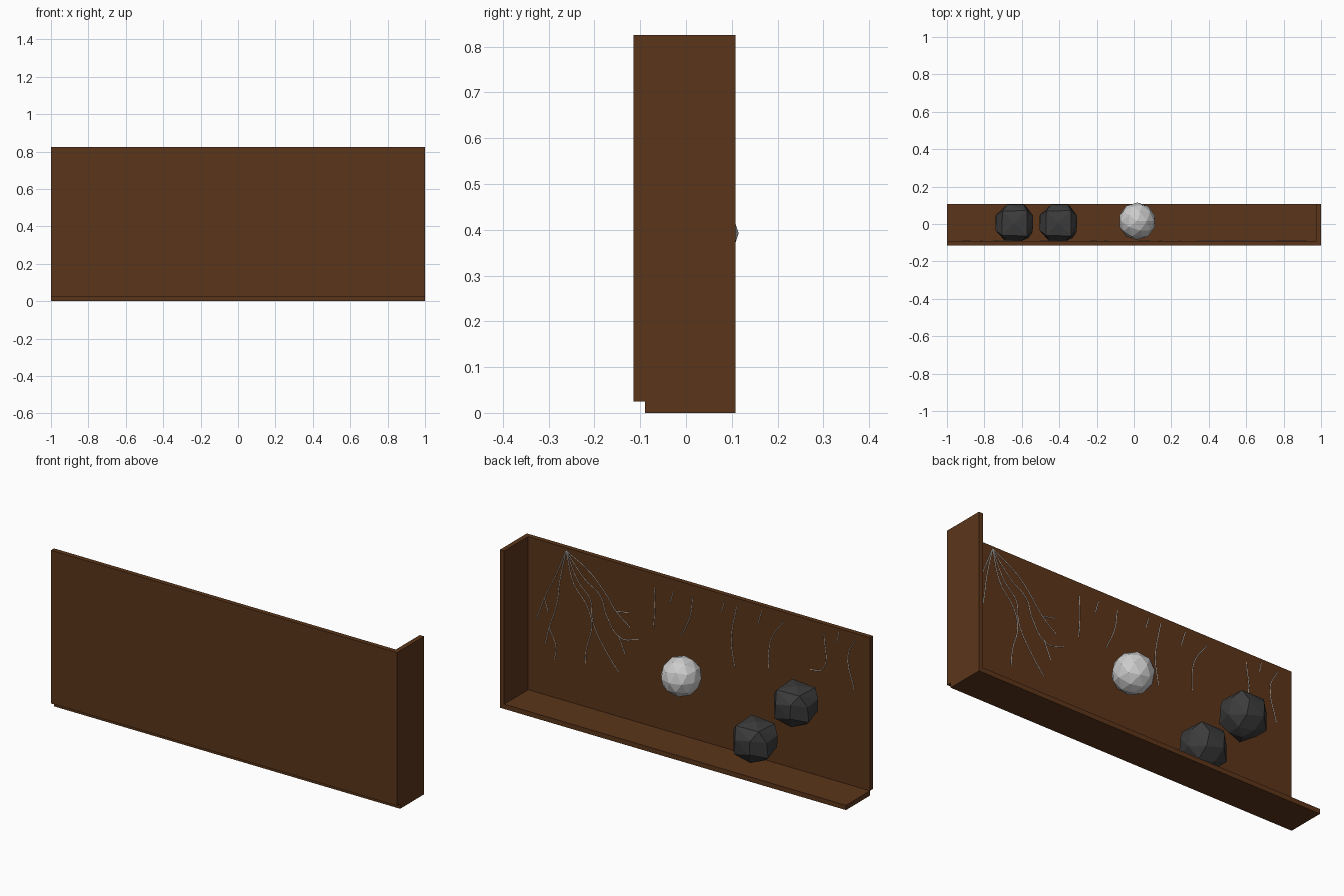
import bpy, bmesh, math
from mathutils import Vector

if "Cube" in bpy.data.objects:
    bpy.data.objects.remove(bpy.data.objects["Cube"])


def material(name, rgb):
    m = bpy.data.materials.new(name)
    m.diffuse_color = (*rgb, 1)
    m.use_nodes = True
    m.node_tree.nodes["Principled BSDF"].inputs["Base Color"].default_value = m.diffuse_color
    return m


WOOD = material("brown", (0.105, 0.036, 0.010))
STONE = material("dark_grey", (0.045, 0.045, 0.045))


def add(name, bm, mat=None, loc=(0, 0, 0)):
    bmesh.ops.recalc_face_normals(bm, faces=bm.faces)
    me = bpy.data.meshes.new(name)
    bm.to_mesh(me)
    bm.free()
    ob = bpy.data.objects.new(name, me)
    ob.location = loc
    if mat:
        me.materials.append(mat)
    bpy.context.collection.objects.link(ob)
    return ob


def box(name, lo, hi):
    bm = bmesh.new()
    bmesh.ops.create_cube(bm, size=1)
    lo, hi = Vector(lo), Vector(hi)
    for v in bm.verts:
        v.co = (lo + hi) / 2 + v.co * (hi - lo)
    return add(name, bm, WOOD)


# Soil panels: wall, floor and one end
box("wall_panel", (-1, -0.115, 0.025), (1, -0.09, 0.825))
box("floor_panel", (-1, -0.09, 0), (1, 0.108, 0.025))
box("end_panel", (0.975, -0.09, 0.025), (1, 0.108, 0.825))

# Pale faceted ball
bm = bmesh.new()
bmesh.ops.create_icosphere(bm, subdivisions=2, radius=0.1)
add("ball", bm, None, (0.017, 0.015, 0.392))


# Boulders: hull of rough rings, boxy at the top and narrowing below
def boulder(name, loc):
    bm = bmesh.new()
    rings = [(0.085, 0.095, 4, 45), (0.035, 0.112, 8, 20),
             (-0.04, 0.108, 7, 5), (-0.088, 0.065, 5, 30)]
    for r, (z, radius, n, turn) in enumerate(rings):
        for i in range(n):
            a = math.radians(turn) + math.tau * i / n
            k = radius * (1 + 0.05 * math.sin(5 * i + 2 * r))
            x, y = k * math.cos(a), k * math.sin(a)
            bm.verts.new((max(-0.1, min(0.1, x)), max(-0.095, min(0.1, y)),
                          z + 0.012 * math.sin(3 * i + r)))
    bm.verts.new((0, 0, 0.1))
    bm.verts.new((0.01, 0, -0.108))
    bm.verts.new((0.005, 0.1, 0.0))
    hull = bmesh.ops.convex_hull(bm, input=bm.verts)
    loose = [v for v in hull["geom_interior"] if isinstance(v, bmesh.types.BMVert)]
    bmesh.ops.delete(bm, geom=loose, context="VERTS")
    add(name, bm, STONE, loc)


boulder("lower_boulder", (-0.405, 0.005, 0.165))
boulder("upper_boulder", (-0.64, 0.005, 0.415))


# Fine roots: thin curves lying on the wall, points given as (x, z)
def strands(name, paths):
    cu = bpy.data.curves.new(name, "CURVE")
    cu.dimensions = "3D"
    cu.bevel_depth = 0.002
    cu.bevel_resolution = 0
    cu.resolution_u = 5
    for path in paths:
        sp = cu.splines.new("BEZIER")
        sp.bezier_points.add(len(path) - 1)
        for p, (x, z) in zip(sp.bezier_points, path):
            p.co = (x, -0.089, z)
            p.handle_left_type = p.handle_right_type = "AUTO"
    ob = bpy.data.objects.new(name, cu)
    bpy.context.collection.objects.link(ob)


TOP = (0.755, 0.81)
strands("branching_root", [
    [TOP, (0.82, 0.653), (0.877, 0.539), (0.923, 0.416)],
    [(0.88, 0.53), (0.86, 0.465)],
    [TOP, (0.79, 0.65), (0.81, 0.514), (0.853, 0.383), (0.877, 0.287)],
    [(0.853, 0.383), (0.813, 0.288), (0.824, 0.223)],
    [TOP, (0.708, 0.646), (0.635, 0.555), (0.607, 0.465), (0.639, 0.325), (0.645, 0.244)],
    [TOP, (0.685, 0.668), (0.616, 0.593), (0.600, 0.48), (0.529, 0.354), (0.453, 0.259)],
    [TOP, (0.645, 0.689), (0.558, 0.629), (0.523, 0.539), (0.442, 0.44), (0.337, 0.457)],
    [(0.453, 0.45), (0.413, 0.359)],
    [TOP, (0.616, 0.734), (0.523, 0.643), (0.465, 0.57), (0.384, 0.508)],
    [(0.465, 0.57), (0.39, 0.585)],
])
strands("hanging_rootlets", [
    [(0.245, 0.755), (0.243, 0.64), (0.25, 0.542)],
    [(0.134, 0.768), (0.152, 0.705)],
    [(0.024, 0.761), (0.036, 0.668), (0.088, 0.545)],
    [(-0.16, 0.789), (-0.144, 0.732)],
    [(-0.231, 0.787), (-0.2, 0.601), (-0.219, 0.464)],
    [(-0.376, 0.8), (-0.352, 0.72)],
    [(-0.503, 0.776), (-0.428, 0.662), (-0.416, 0.512)],
    [(-0.735, 0.775), (-0.73, 0.592), (-0.654, 0.565)],
    [(-0.822, 0.804), (-0.81, 0.753)],
    [(-0.915, 0.787), (-0.874, 0.702), (-0.909, 0.529)],
])
